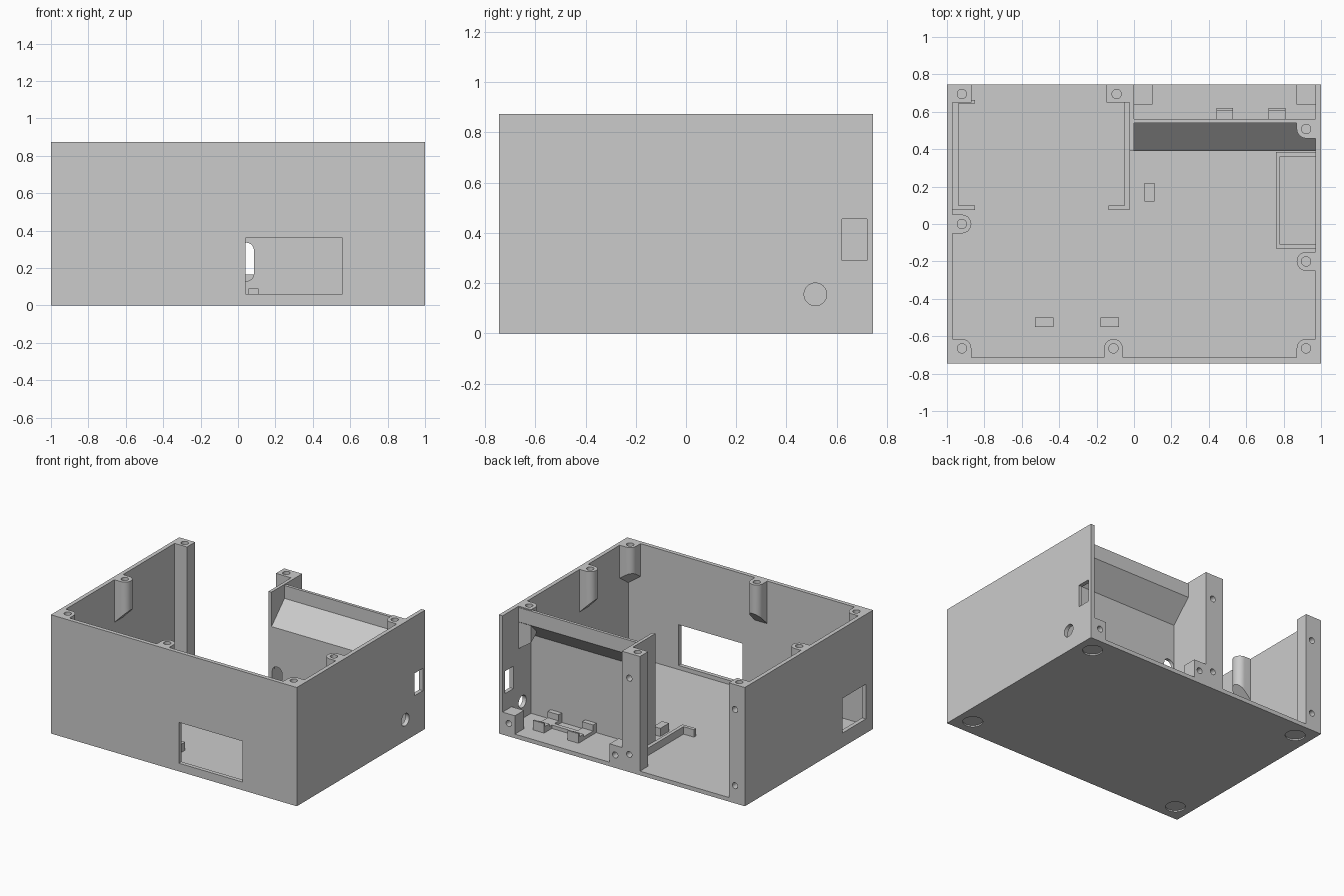
import bpy, bmesh, math
from mathutils import Vector, Matrix

cube = bpy.data.objects.get("Cube")
if cube:
    bpy.data.objects.remove(cube, do_unlink=True)

grey = bpy.data.materials.new("plain grey")
grey.use_nodes = True
COLOUR = (0.6, 0.6, 0.6, 1)
grey.diffuse_color = COLOUR
grey.node_tree.nodes["Principled BSDF"].inputs["Base Color"].default_value = COLOUR

H = 0.873      # total height
D = 0.745      # half depth
T = 0.03       # wall thickness
F = 0.025      # parts start just inside the floor
parts = []


def finish(name, bm):
    bmesh.ops.recalc_face_normals(bm, faces=bm.faces)
    mesh = bpy.data.meshes.new(name)
    bm.to_mesh(mesh)
    bm.free()
    mesh.materials.append(grey)
    ob = bpy.data.objects.new(name, mesh)
    bpy.context.collection.objects.link(ob)
    parts.append(ob)
    return ob


def box(name, x0, x1, y0, y1, z0, z1):
    bm = bmesh.new()
    bmesh.ops.create_cube(bm, size=1)
    for v in bm.verts:
        v.co = Vector(((x0, x1)[v.co.x > 0], (y0, y1)[v.co.y > 0], (z0, z1)[v.co.z > 0]))
    return finish(name, bm)


def hull(name, points):
    bm = bmesh.new()
    for p in points:
        bm.verts.new(p)
    bmesh.ops.convex_hull(bm, input=bm.verts)
    bmesh.ops.dissolve_limit(bm, angle_limit=0.01, verts=bm.verts, edges=bm.edges)
    return finish(name, bm)


def rod(axis, centre, r, depth):
    """Cylinder used as a round cutter along one axis."""
    bm = bmesh.new()
    turn = {"x": Matrix.Rotation(math.pi / 2, 4, "Y"),
            "y": Matrix.Rotation(math.pi / 2, 4, "X"), "z": Matrix()}[axis]
    bmesh.ops.create_cone(bm, cap_ends=True, segments=32, radius1=r, radius2=r,
                          depth=depth, matrix=Matrix.Translation(centre) @ turn)
    return finish("cutter", bm)


def cut(ob, *cutters):
    for c in cutters:
        mod = ob.modifiers.new("cut", "BOOLEAN")
        mod.operation = "DIFFERENCE"
        mod.solver = "EXACT"
        mod.object = c
    bpy.context.view_layer.update()
    graph = bpy.context.evaluated_depsgraph_get()
    mesh = bpy.data.meshes.new_from_object(ob.evaluated_get(graph))
    ob.modifiers.clear()
    ob.data = mesh
    for c in cutters:
        parts.remove(c)
        bpy.data.objects.remove(c, do_unlink=True)


# Case: floor, front wall and two side walls, open at the top and back
case = box("case", -1, 1, -D, D, 0, H)
cut(case,
    box("cutter", -1 + T, 1 - T, -D + T, 1, T, 1),
    box("cutter", 0.04, 0.56, -0.8, -0.7, 0.06, 0.36),
    box("cutter", -1.1, -0.9, -0.66, -0.39, 0.105, 0.36),
    box("cutter", 0.9, 1.1, 0.62, 0.72, 0.29, 0.455),
    rod("x", (1, 0.515, 0.155), 0.045, 0.2),
    *[rod("z", (x, y, 0), 0.067, 0.02) for x in (-0.88, 0.88) for y in (-0.62, 0.62)])

# Full-height back posts, with screw holes on top and behind
for name, x0, x1, hx, bx in (("right_back_post", -0.99, -0.87, -0.92, -0.92),
                             ("middle_back_post", -0.147, -0.02, -0.093, -0.06)):
    post = box(name, x0, x1, 0.65, D, F, H)
    cut(post, rod("z", (hx, 0.695, H), 0.025, 0.2),
        *[rod("y", (bx, D, z), 0.022, 0.1) for z in (0.13, 0.69)])

# Low back blocks with a screw hole each
for name, x0, x1 in (("inner_screw_block", -0.01, 0.1), ("outer_screw_block", 0.87, 0.98)):
    block = box(name, x0, x1, 0.64, D, F, 0.165)
    cut(block, rod("y", (0.055 if x0 < 0 else 0.92, D, 0.095), 0.022, 0.1))

# Partition and the cranked back panel
box("partition", -0.024, 0, 0.39, D, F, H)
front = [(0.39, F), (0.39, 0.62), (0.54, 0.77), (0.54, 0.865)]
back = [(0.562, 0.865), (0.562, 0.76), (0.414, 0.61), (0.414, F)]
bm = bmesh.new()
face = bm.faces.new([bm.verts.new((-0.005, y, z)) for y, z in front + back])
ext = bmesh.ops.extrude_face_region(bm, geom=[face])
bmesh.ops.translate(bm, vec=(0.98, 0, 0),
                    verts=[v for v in ext["geom"] if isinstance(v, bmesh.types.BMVert)])
panel = finish("back_panel", bm)
ring = [(0.04 * math.cos(a), 0.04 * math.sin(a))
        for a in (math.tau * i / 24 for i in range(24))]
cut(panel, hull("cutter", [(0.045 + u, y, z + w) for u, w in ring
                           for y in (0.3, 0.5) for z in (0.17, 0.295)]))


# Lid screw bosses: rounded, tapering down into the wall or corner
def boss(name, cx, cy, wx, wy):
    r = 0.05
    outline = [(r * math.cos(a), r * math.sin(a))
               for a in (math.tau * i / 32 for i in range(32))]
    outline += [(sx * r, sy * r) for sx in (-1, 1) for sy in (-1, 1)
                if sx == wx or sy == wy]
    reach = abs(wx) + abs(wy)
    pts = []
    for x, y in outline:
        away = (r * reach - x * wx - y * wy) / math.sqrt(reach)
        pts += [(cx + x, cy + y, H), (cx + x, cy + y, 0.56 + away)]
    cut(hull(name, pts), rod("z", (cx, cy, H), 0.025, 0.2))


boss("right_wall_boss", -0.92, 0, -1, 0)
boss("left_wall_boss", 0.92, -0.2, 1, 0)
boss("front_wall_boss", -0.11, -0.665, 0, -1)
boss("right_front_boss", -0.92, -0.665, -1, -1)
boss("left_front_boss", 0.92, -0.665, 1, -1)
boss("left_back_boss", 0.92, 0.508, 1, 1)

# Floor rails with hooked ends between the posts
RAIL = 0.085
box("right_rail", -0.975, -0.938, 0.075, 0.66, F, RAIL)
box("right_rail_hook", -0.94, -0.85, 0.075, 0.1, F, RAIL)
box("right_rail_stub", -0.94, -0.85, 0.645, 0.662, F, RAIL)
box("middle_rail", -0.05, -0.024, 0.075, 0.66, F, RAIL)
box("middle_rail_hook", -0.135, -0.05, 0.075, 0.1, F, RAIL)

# Low tray against the left wall
box("tray_side", 0.76, 0.78, -0.13, 0.385, F, 0.1)
box("tray_front", 0.78, 0.975, -0.13, -0.11, F, 0.1)
box("tray_back", 0.78, 0.975, 0.36, 0.385, F, 0.1)

# Board holder behind the panel: two stepped clips and a link
for side, x in (("inner", 0.44), ("outer", 0.72)):
    box(side + "_clip_base", x, x + 0.09, 0.41, 0.62, F, 0.055)
    box(side + "_clip_back", x, x + 0.09, 0.56, 0.61, F, 0.075)
    box(side + "_clip_lip", x, x + 0.09, 0.608, 0.62, F, 0.1)
    box(side + "_clip_front", x, x + 0.09, 0.41, 0.45, F, 0.1)
box("clip_link", 0.52, 0.73, 0.5, 0.53, F, 0.055)

# Small stops on the floor
box("middle_stop", 0.055, 0.11, 0.12, 0.22, F, 0.09)
for side, x in (("right", -0.53), ("left", -0.18)):
    box(side + "_front_stop", x, x + 0.1, -0.55, -0.5, F, 0.09)

# Smooth the round parts, keep edges sharp
bpy.ops.object.select_all(action="DESELECT")
for ob in parts:
    ob.select_set(True)
bpy.context.view_layer.objects.active = case
bpy.ops.object.shade_smooth_by_angle(angle=math.radians(25))
